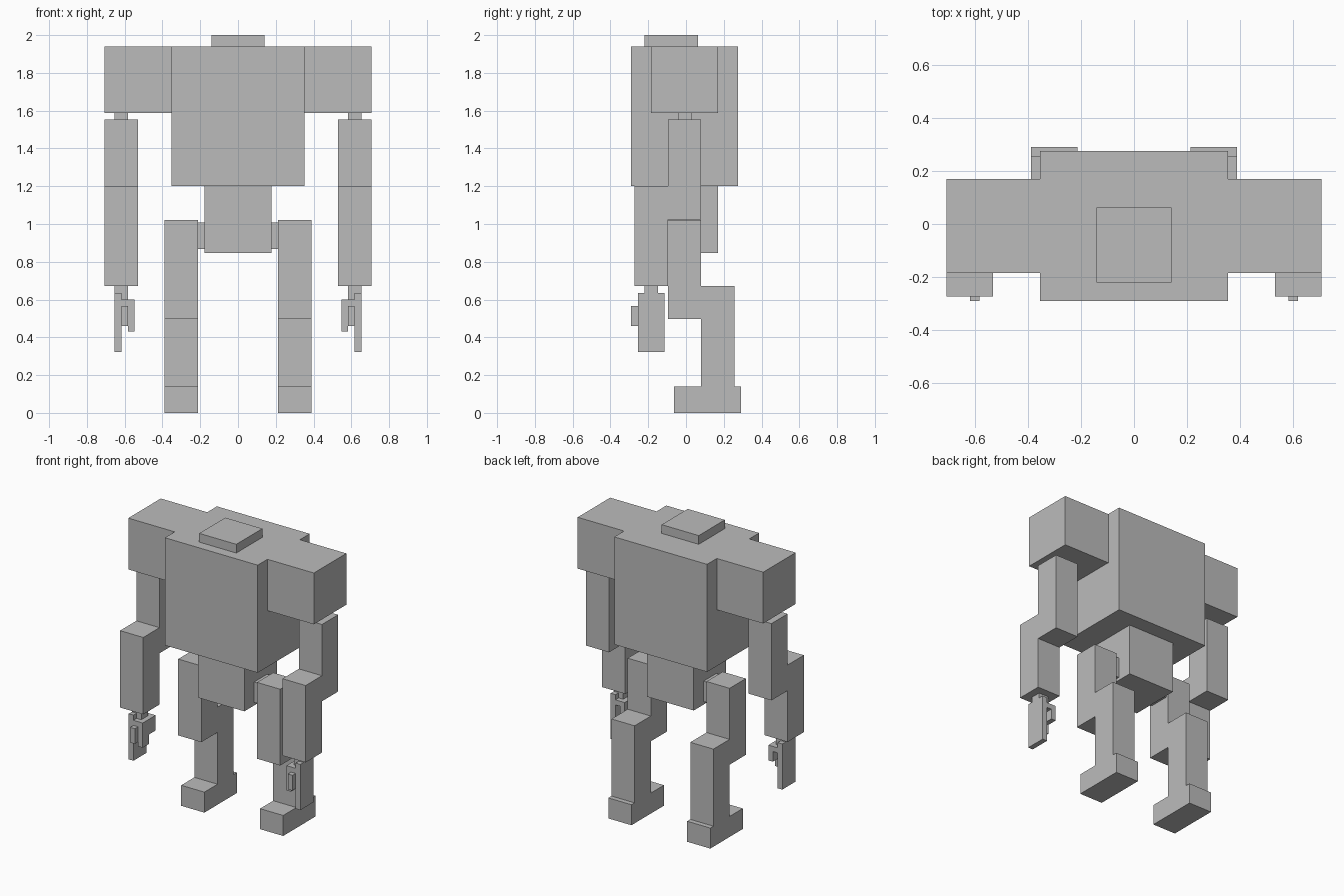
import bpy
import bmesh
from mathutils import Vector

cube = bpy.data.objects.get("Cube")
if cube:
    bpy.data.objects.remove(cube, do_unlink=True)

grey = bpy.data.materials.new("plain grey")
grey.use_nodes = True
grey.diffuse_color = (0.5, 0.5, 0.5, 1)
grey.node_tree.nodes["Principled BSDF"].inputs["Base Color"].default_value = (0.5, 0.5, 0.5, 1)


def box(name, x, y, z):
    """Box from (low, high) ranges on each axis."""
    low, high = (Vector(c) for c in zip(x, y, z))
    mesh = bpy.data.meshes.new(name)
    bm = bmesh.new()
    bmesh.ops.create_cube(bm, size=1)
    for v in bm.verts:
        v.co = (low + high) / 2 + v.co * (high - low)
    bm.to_mesh(mesh)
    bm.free()
    mesh.materials.append(grey)
    obj = bpy.data.objects.new(name, mesh)
    bpy.context.collection.objects.link(obj)


def pair(name, x, y, z):
    """Left box and its mirrored right twin."""
    box("left_" + name, x, y, z)
    box("right_" + name, (-x[1], -x[0]), y, z)


# Body
box("head", (-0.141, 0.141), (-0.22, 0.063), (1.94, 2.0))
box("torso", (-0.353, 0.353), (-0.29, 0.275), (1.2, 1.94))
box("pelvis", (-0.177, 0.177), (-0.184, 0.169), (0.847, 1.2))

# Arms
arm_x = (0.53, 0.706)
pair("shoulder", (0.353, 0.706), (-0.184, 0.169), (1.587, 1.94))
pair("shoulder_joint", (0.582, 0.653), (-0.043, 0.028), (1.552, 1.587))
pair("upper_arm", arm_x, (-0.096, 0.08), (1.024, 1.552))
pair("forearm", arm_x, (-0.273, -0.096), (0.671, 1.2))

# Hands
palm_y = (-0.255, -0.114)
pair("wrist", (0.582, 0.653), (-0.22, -0.149), (0.6, 0.671))
pair("outer_finger", (0.617, 0.653), palm_y, (0.322, 0.636))
pair("palm", (0.547, 0.617), palm_y, (0.565, 0.6))
pair("inner_finger", (0.547, 0.582), (-0.255, -0.185), (0.43, 0.565))
pair("inner_knuckle", (0.547, 0.582), (-0.185, -0.114), (0.495, 0.565))
pair("thumb", (0.582, 0.617), (-0.29, -0.22), (0.46, 0.565))

# Legs
leg_x = (0.212, 0.388)
pair("hip_joint", (0.177, 0.212), (-0.078, 0.063), (0.868, 1.008))
pair("thigh", leg_x, (-0.096, 0.08), (0.497, 1.022))
pair("shin", leg_x, (0.08, 0.256), (0.141, 0.671))
pair("foot", leg_x, (-0.063, 0.29), (0, 0.141))
